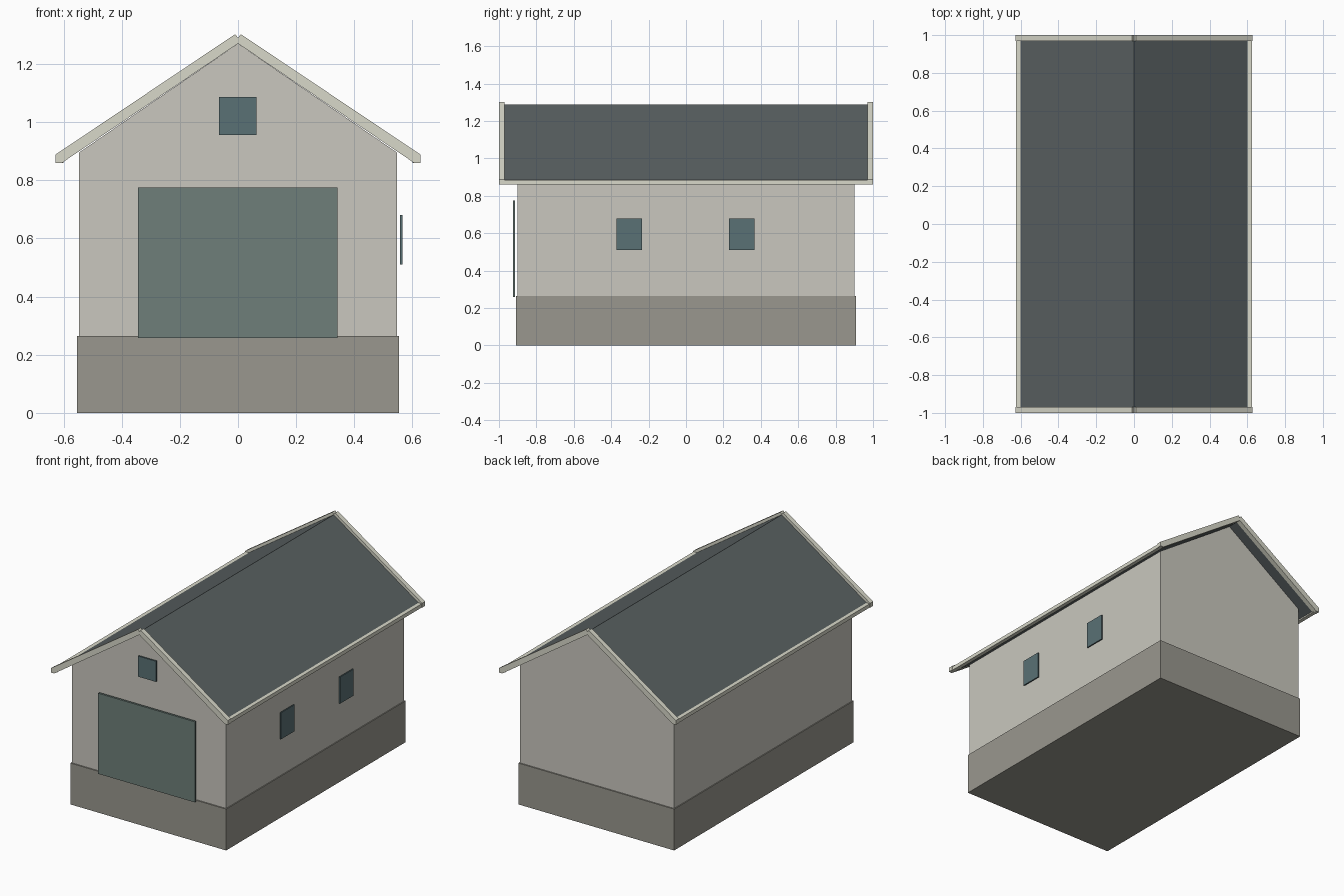
import bpy

if "Cube" in bpy.data.objects:
    bpy.data.objects.remove(bpy.data.objects["Cube"])


def material(name, rgb):
    mat = bpy.data.materials.new(name)
    mat.diffuse_color = (*[(c / 255) ** 2.2 for c in rgb], 1)
    mat.use_nodes = True
    mat.node_tree.nodes["Principled BSDF"].inputs["Base Color"].default_value = mat.diffuse_color
    return mat


WALL = material("plaster", (200, 198, 189))
BASE = material("stone", (152, 150, 141))
ROOF = material("slate", (90, 97, 98))
TRIM = material("trim_paint", (215, 215, 200))
DOOR = material("door_paint", (110, 126, 121))
GLASS = material("glass", (90, 112, 116))


def prism(name, profile, y0, y1, mat):
    """Extrude an x-z outline from y0 to y1."""
    n = len(profile)
    verts = [(x, y, z) for y in (y0, y1) for x, z in profile]
    faces = [list(range(n)), list(range(2 * n - 1, n - 1, -1))]
    faces += [[i, i + n, (i + 1) % n + n, (i + 1) % n] for i in range(n)]
    mesh = bpy.data.meshes.new(name)
    mesh.from_pydata(verts, [], faces)
    mesh.materials.append(mat)
    obj = bpy.data.objects.new(name, mesh)
    bpy.context.collection.objects.link(obj)
    # make normals point outward
    import bmesh
    bm = bmesh.new()
    bm.from_mesh(mesh)
    bmesh.ops.recalc_face_normals(bm, faces=bm.faces)
    bm.to_mesh(mesh)
    bm.free()
    return obj


def box(name, x0, x1, y0, y1, z0, z1, mat):
    return prism(name, [(x0, z0), (x1, z0), (x1, z1), (x0, z1)], y0, y1, mat)


# Plinth and gabled body
box("plinth", -0.553, 0.553, -0.91, 0.91, 0, 0.265, BASE)
prism("walls", [(-0.547, 0.265), (0.547, 0.265), (0.547, 0.895),
                (0, 1.27), (-0.547, 0.895)], -0.902, 0.902, WALL)

# Garage door and windows, standing slightly off the walls
box("garage_door", -0.344, 0.342, -0.926, -0.913, 0.258, 0.775, DOOR)
box("gable_window", -0.065, 0.063, -0.922, -0.912, 0.955, 1.087, GLASS)
for i, y in enumerate((-0.303, 0.298)):
    box(f"side_window_{i + 1}", 0.557, 0.565, y - 0.068, y + 0.068,
        0.51, 0.68, GLASS)

# Roof slopes, eave boards and sloping gable boards
for side, s in (("left", -1), ("right", 1)):
    slope = [(0, 1.288), (0.603, 0.883), (0.603, 0.866), (0, 1.271)]
    prism(f"roof_{side}", [(s * x, z) for x, z in slope], -0.972, 0.972, ROOF)
    eave = [(0.6, 0.884), (0.625, 0.884), (0.625, 0.86), (0.6, 0.86)]
    prism(f"eave_board_{side}", [(s * x, z) for x, z in eave],
          -0.98, 0.98, TRIM)
    rake = [(0, 1.29), (0.01, 1.302), (0.628, 0.888), (0.628, 0.86),
            (0.605, 0.86), (0, 1.27)]
    for end, y in (("front", -1.0), ("back", 0.97)):
        prism(f"gable_board_{end}_{side}", [(s * x, z) for x, z in rake],
              y, y + 0.03, TRIM)
